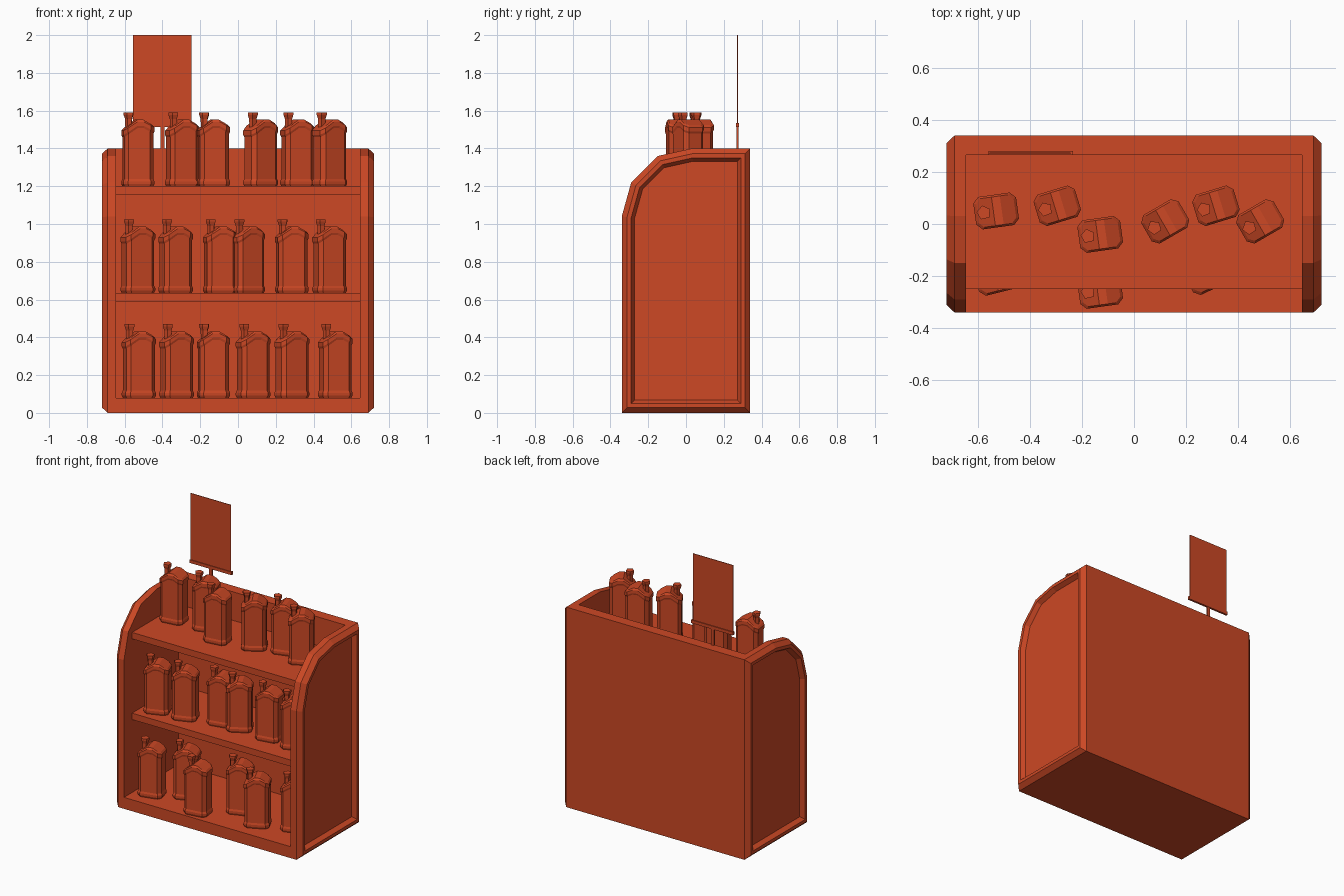
import bpy, bmesh, math
from mathutils import Vector, Matrix

if "Cube" in bpy.data.objects:
    bpy.data.objects.remove(bpy.data.objects["Cube"], do_unlink=True)

mat = bpy.data.materials.new("burnt orange")
mat.use_nodes = True
COLOR = (0.61, 0.065, 0.018, 1)
mat.diffuse_color = COLOR
mat.node_tree.nodes["Principled BSDF"].inputs["Base Color"].default_value = COLOR


def finish(name, bm):
    bmesh.ops.recalc_face_normals(bm, faces=bm.faces)
    me = bpy.data.meshes.new(name)
    bm.to_mesh(me)
    bm.free()
    me.materials.append(mat)
    ob = bpy.data.objects.new(name, me)
    bpy.context.collection.objects.link(ob)
    return ob


def box(name, x, y, z):
    bm = bmesh.new()
    size = Vector((x[1] - x[0], y[1] - y[0], z[1] - z[0]))
    mid = Vector((sum(x), sum(y), sum(z))) / 2
    bmesh.ops.create_cube(bm, size=1, matrix=Matrix.Translation(mid) @ Matrix.Diagonal(size.to_4d()))
    return finish(name, bm)


def loft(bm, loops):
    """Bridge matching vertex loops; returns the rings of vertices."""
    rings = [[bm.verts.new(p) for p in loop] for loop in loops]
    for a, b in zip(rings, rings[1:]):
        for i in range(len(a)):
            j = (i + 1) % len(a)
            bm.faces.new((a[i], a[j], b[j], b[i]))
    return rings


def inset(points, d):
    """Offset a counter-clockwise outline inwards with mitred corners."""
    out = []
    for i, p in enumerate(points):
        p = Vector(p)
        a = (p - Vector(points[i - 1])).normalized()
        b = (Vector(points[(i + 1) % len(points)]) - p).normalized()
        na, nb = Vector((-a.y, a.x)), Vector((-b.y, b.x))
        out.append(p + (na + nb) * d / (1 + na.dot(nb)))
    return out


# Side panels: curved outline, chamfered rim and recessed centre
OUTLINE = [(-0.34, 0), (0.34, 0), (0.34, 1.4), (0.03, 1.4),
           (-0.15, 1.36), (-0.29, 1.22), (-0.34, 1.04)]
STEPS = [(0.645, 0), (0.69, 0), (0.72, 0.028), (0.72, 0.05), (0.69, 0.068)]
for side, name in ((1, "left_panel"), (-1, "right_panel")):
    bm = bmesh.new()
    rings = loft(bm, [[(side * x, p[0], p[1]) for p in inset(OUTLINE, d)] for x, d in STEPS])
    bm.faces.new(rings[0])
    bm.faces.new(rings[-1])
    finish(name, bm)

# Back wall, base and shelves
INNER = (-0.645, 0.645)
box("back_wall", INNER, (0.265, 0.34), (0, 1.4))
box("base", INNER, (-0.34, 0.265), (0, 0.08))
box("middle_shelf", INNER, (-0.25, 0.265), (0.59, 0.635))
box("top_shelf", INNER, (-0.25, 0.265), (1.155, 1.2))

# Sign on its post
box("sign_post", (-0.411, -0.389), (0.267, 0.277), (1.38, 1.52))
box("sign_rail", (-0.56, -0.235), (0.265, 0.28), (1.513, 1.535))
box("sign_board", (-0.555, -0.245), (0.27, 0.274), (1.53, 2.0))

# Bottle: chamfered cross-section with a lopsided gable top
L, W, C = 0.083, 0.063, 0.022
FRONT = [-L + C, -0.012, 0.025, L - C]
SECTION = ([(x, -W) for x in FRONT] + [(L, C - W), (L, W - C)]
           + [(x, W) for x in reversed(FRONT)] + [(-L, W - C), (-L, C - W)])


def roof(x):
    if x < -0.012:
        return 0.352 - (-0.012 - x) * 0.65
    return 0.352 - max(0, x - 0.025) * 0.5


def bottle_mesh():
    bm = bmesh.new()
    loops = [[(x * s, y * s, z) for x, y in SECTION]
             for s, z in ((0.93, 0), (1, 0.012), (1, 0.026), (0.94, 0.038))]
    loops += [[(x * s, y * s, roof(x) - drop) for x, y in SECTION]
              for s, drop in ((0.94, 0.045), (1, 0.034), (1, 0.012), (0.88, 0))]
    rings = loft(bm, loops)
    bm.faces.new(rings[0])
    top = rings[-1]
    for strip in ((0, 1, 8, 9), (1, 2, 7, 8), (2, 3, 6, 7), (3, 4, 5, 6), (9, 10, 11, 0)):
        bm.faces.new([top[i] for i in strip])
    # Five-sided neck with a flared cap
    neck = loft(bm, [[(-0.048 + r * math.cos(k * math.tau / 5 + 0.4),
                       r * math.sin(k * math.tau / 5 + 0.4), z) for k in range(5)]
                     for r, z in ((0.019, 0.29), (0.02, 0.355), (0.028, 0.377), (0.028, 0.39))])
    bm.faces.new(neck[0])
    bm.faces.new(neck[-1])
    return finish("bottle", bm)


# Bottles per shelf: x, y, turn in degrees
ROWS = {
    "bottom": (0.08, [(-0.525, -0.2, 14), (-0.325, -0.1, 20), (-0.13, -0.255, 8),
                      (0.08, -0.09, 20), (0.285, -0.19, 25), (0.515, -0.11, 18)]),
    "middle": (0.635, [(-0.53, -0.13, 20), (-0.33, -0.11, 20), (-0.095, -0.05, 12),
                       (0.05, -0.05, 28), (0.285, -0.06, 10), (0.485, -0.07, 20)]),
    "top": (1.2, [(-0.53, 0.05, 8), (-0.295, 0.07, 17), (-0.13, -0.04, 8),
                  (0.12, 0.01, 30), (0.315, 0.07, 17), (0.485, 0.01, 30)]),
}
first = bottle_mesh()
mesh = first.data
bpy.data.objects.remove(first)
for row, (z, spots) in ROWS.items():
    for i, (x, y, turn) in enumerate(spots):
        ob = bpy.data.objects.new(f"{row}_bottle_{i + 1}", mesh)
        ob.location = (x, y, z)
        ob.rotation_euler.z = math.radians(turn)
        bpy.context.collection.objects.link(ob)
